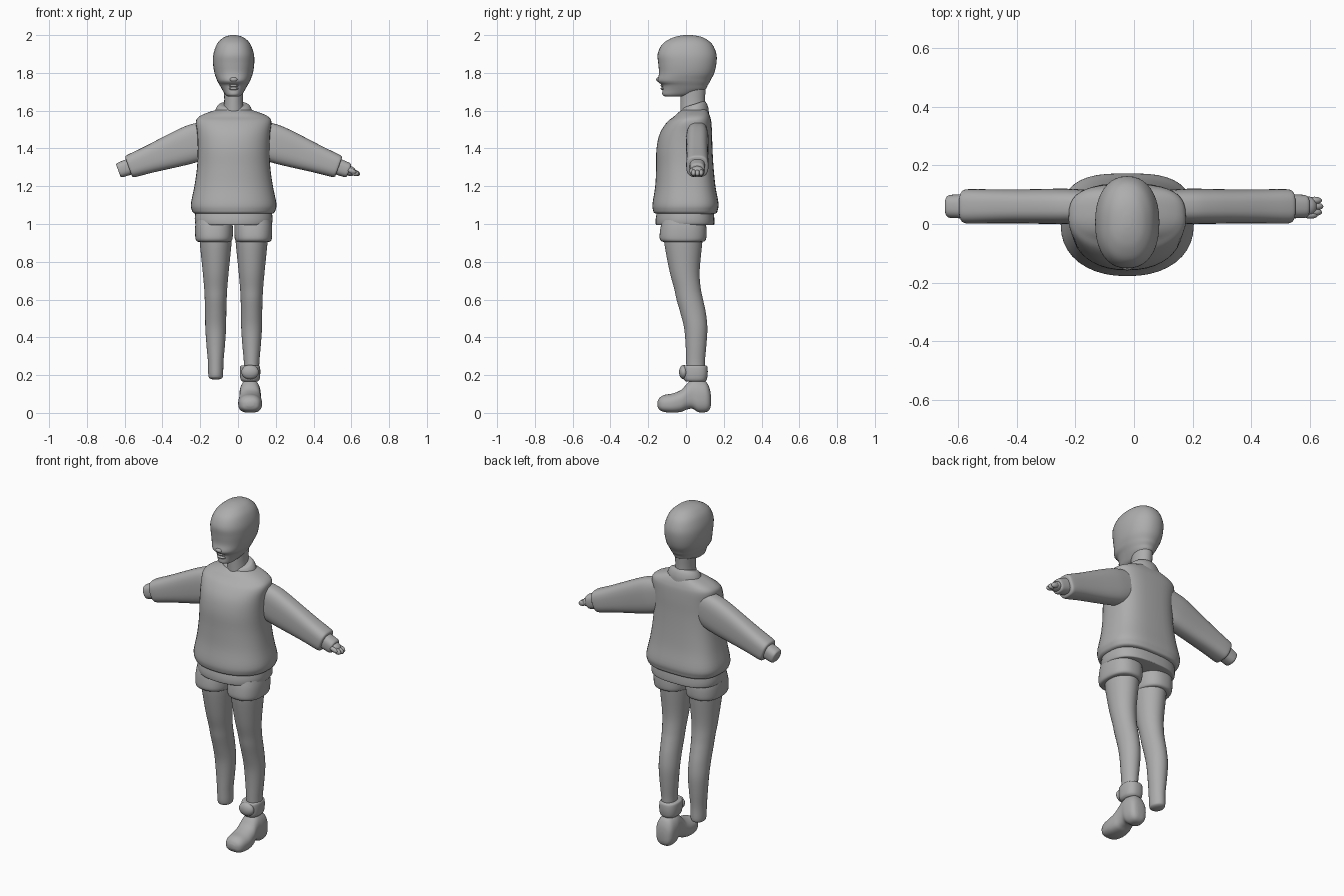
import bpy
import bmesh
import math
from mathutils import Vector

default_cube = bpy.data.objects.get("Cube")
if default_cube:
    bpy.data.objects.remove(default_cube, do_unlink=True)

# One plain clay material
clay = bpy.data.materials.new("clay grey")
clay.use_nodes = True
colour = (0.42, 0.42, 0.42, 1)
clay.diffuse_color = colour
clay.node_tree.nodes["Principled BSDF"].inputs["Base Color"].default_value = colour

MIDDLE = -0.023
SIDES = 40
STEPS = 4


def smooth_path(rows):
    """Resample the section list with a spline that passes through every row."""
    rows = [Vector(row) for row in rows]
    padded = [rows[0]] + rows + [rows[-1]]
    result = []
    for before, start, end, after in zip(padded, padded[1:], padded[2:], padded[3:]):
        for step in range(STEPS):
            f = step / STEPS
            bend_in = (end - before) / 2
            bend_out = (after - start) / 2
            flat = start.lerp(end, f * f * (3 - 2 * f))
            result.append(flat + bend_in * f * (1 - f) ** 2 - bend_out * f * f * (1 - f))
    return result + [rows[-1]]


def squircle(angle, power):
    c, s = math.cos(angle), math.sin(angle)
    return (math.copysign(abs(c) ** (2 / power), c),
            math.copysign(abs(s) ** (2 / power), s))


def finish(name, bm, location, rotation):
    bmesh.ops.recalc_face_normals(bm, faces=bm.faces)
    mesh = bpy.data.meshes.new(name)
    bm.to_mesh(mesh)
    bm.free()
    mesh.materials.append(clay)
    obj = bpy.data.objects.new(name, mesh)
    bpy.context.collection.objects.link(obj)
    obj.location = location
    obj.rotation_euler = rotation
    bpy.ops.object.select_all(action='DESELECT')
    obj.select_set(True)
    bpy.context.view_layer.objects.active = obj
    bpy.ops.object.shade_smooth_by_angle(angle=math.radians(50))
    return obj


def loft(name, rows, location=(MIDDLE, 0, 0), rotation=(0, 0, 0), front=2.0, back=2.0):
    """Skin sections of (height, front edge, back edge, half width)."""
    bm = bmesh.new()
    rings = []
    for height, low, high, half in smooth_path(rows):
        ring = []
        for i in range(SIDES):
            angle = math.tau * i / SIDES
            x, y = squircle(angle, back if angle < math.pi else front)
            ring.append(bm.verts.new((x * half, (low + high) / 2 + y * (high - low) / 2, height)))
        rings.append(ring)
    for lower, upper in zip(rings, rings[1:]):
        for i in range(SIDES):
            j = (i + 1) % SIDES
            bm.faces.new((lower[i], lower[j], upper[j], upper[i]))
    bm.faces.new(rings[0])
    bm.faces.new(rings[-1])
    return finish(name, bm, location, rotation)


def blob(name, location, size, rotation=(0, 0, 0)):
    bm = bmesh.new()
    bmesh.ops.create_uvsphere(bm, u_segments=24, v_segments=14, radius=1)
    bmesh.ops.scale(bm, vec=size, verts=bm.verts)
    return finish(name, bm, location, rotation)


# Head, narrow jaw and neck
loft("head", [
    (1.675, -.11, -.02, .03), (1.685, -.125, .04, .044), (1.71, -.125, .1, .06),
    (1.735, -.128, .115, .074), (1.75, -.145, .125, .083), (1.765, -.15, .132, .09),
    (1.8, -.143, .15, .102), (1.85, -.147, .161, .109), (1.9, -.15, .161, .107),
    (1.95, -.127, .14, .09), (1.98, -.085, .105, .064), (1.994, -.045, .07, .038),
    (2, -.01, .03, .012)], front=2.3, back=2.2)
blob("nose", (MIDDLE, -.14, 1.765), (.022, .018, .013))
for name, height in (("upper_lip", 1.733), ("lower_lip", 1.717)):
    blob(name, (MIDDLE, -.121, height), (.026, .014, .008))
loft("neck", [(1.56, -.03, .11, .06), (1.64, -.03, .1, .05), (1.72, -.03, .105, .052)])

# Sweater with a full hem and sloping shoulders
loft("sweater", [
    (1.052, -.13, .13, .18), (1.057, -.165, .16, .21), (1.075, -.175, .168, .222),
    (1.11, -.177, .172, .226), (1.2, -.163, .156, .208), (1.3, -.158, .146, .194),
    (1.4, -.156, .14, .19), (1.48, -.138, .138, .193), (1.54, -.1, .134, .2),
    (1.567, -.066, .128, .185), (1.587, -.045, .12, .145), (1.605, -.02, .11, .09)],
    front=2.2, back=3)
loft("collar", [
    (-.035, -.085, .06, .095), (-.01, -.09, .066, .1), (.015, -.08, .066, .093),
    (.032, -.066, .06, .08), (.036, -.055, .052, .068)],
    location=(MIDDLE, .053, 1.6), rotation=(math.radians(18), 0, 0))

# Shorts
loft("shorts_waist", [
    (.995, -.155, .145, .19), (1, -.16, .15, .202), (1.03, -.16, .15, .206),
    (1.08, -.15, .145, .2)], front=2.2, back=2.8)

for side, word in ((1, "left"), (-1, "right")):
    leg_x = MIDDLE + side * .095
    loft(word + "_shorts_leg", [
        (.905, -.115, .08, .08), (.91, -.132, .1, .093), (.93, -.14, .108, .099),
        (.98, -.135, .108, .1), (1.02, -.125, .1, .095)],
        location=(MIDDLE + side * .104, 0, 0), front=2.4, back=2.4)

    # Bare leg, thigh to ankle with a rounded end
    loft(word + "_leg", [
        (.177, .035, .07, .015), (.183, .015, .09, .032), (.2, .004, .1, .039),
        (.27, .001, .1, .041), (.36, -.002, .108, .049), (.45, -.01, .113, .055),
        (.53, -.03, .105, .056), (.6, -.05, .09, .058), (.66, -.063, .078, .061),
        (.75, -.087, .072, .069), (.9, -.115, .086, .084), (.97, -.115, .09, .086)],
        location=(leg_x, 0, 0))

    # Sleeve and wrist share one sloping axis
    shoulder = (MIDDLE + side * .122, .06, 1.46)
    slope = (0, side * math.radians(110), 0)
    loft(word + "_sleeve", [
        (0, -.055, .055, .09), (.08, -.06, .06, .1), (.15, -.06, .06, .097),
        (.25, -.058, .058, .085), (.35, -.058, .058, .072), (.43, -.059, .059, .064),
        (.455, -.057, .057, .06), (.462, -.05, .05, .052)],
        location=shoulder, rotation=slope, front=2.8, back=2.8)
    loft(word + "_wrist", [
        (.44, -.041, .041, .044), (.5, -.04, .04, .041), (.515, -.038, .038, .038),
        (.52, -.034, .034, .033)], location=shoulder, rotation=slope, front=2.6, back=2.6)

# Fingers on the left hand only
axis = Vector((math.cos(math.radians(20)), 0, -math.sin(math.radians(20))))
hand = Vector((MIDDLE + .122, .06, 1.46))
tilt = (0, math.radians(20), 0)
blob("left_palm", hand + axis * .525, (.032, .034, .026), tilt)
for i in range(3):
    reach = .555 - .005 * abs(i - 1)
    blob("left_finger", hand + axis * reach + Vector((0, .02 * (i - 1), 0)), (.026, .013, .016), tilt)
blob("left_thumb", hand + axis * .535 + Vector((0, -.03, .004)), (.026, .012, .013), tilt)

# Left shoe, skinned from heel to toe
shoe_x = MIDDLE + .087
loft("left_shoe", [
    (-.132, .04, .09, .02), (-.125, .018, .13, .04), (-.105, .004, .165, .053),
    (-.065, .004, .178, .057), (-.035, .022, .178, .054), (-.005, .018, .155, .055),
    (.025, .006, .122, .06), (.07, .001, .103, .063), (.115, .005, .095, .057),
    (.14, .016, .08, .043), (.151, .035, .06, .018)],
    location=(shoe_x, 0, 0), rotation=(math.radians(90), 0, 0), front=2.8, back=2.2)
loft("left_shoe_cuff", [
    (.165, .0, .1, .04), (.178, -.012, .11, .05), (.21, -.016, .115, .054),
    (.245, -.016, .113, .052), (.252, -.005, .102, .043)],
    location=(shoe_x, 0, 0), front=2.5, back=2.5)
blob("left_cuff_knot", (shoe_x, -.012, .216), (.046, .025, .038))
